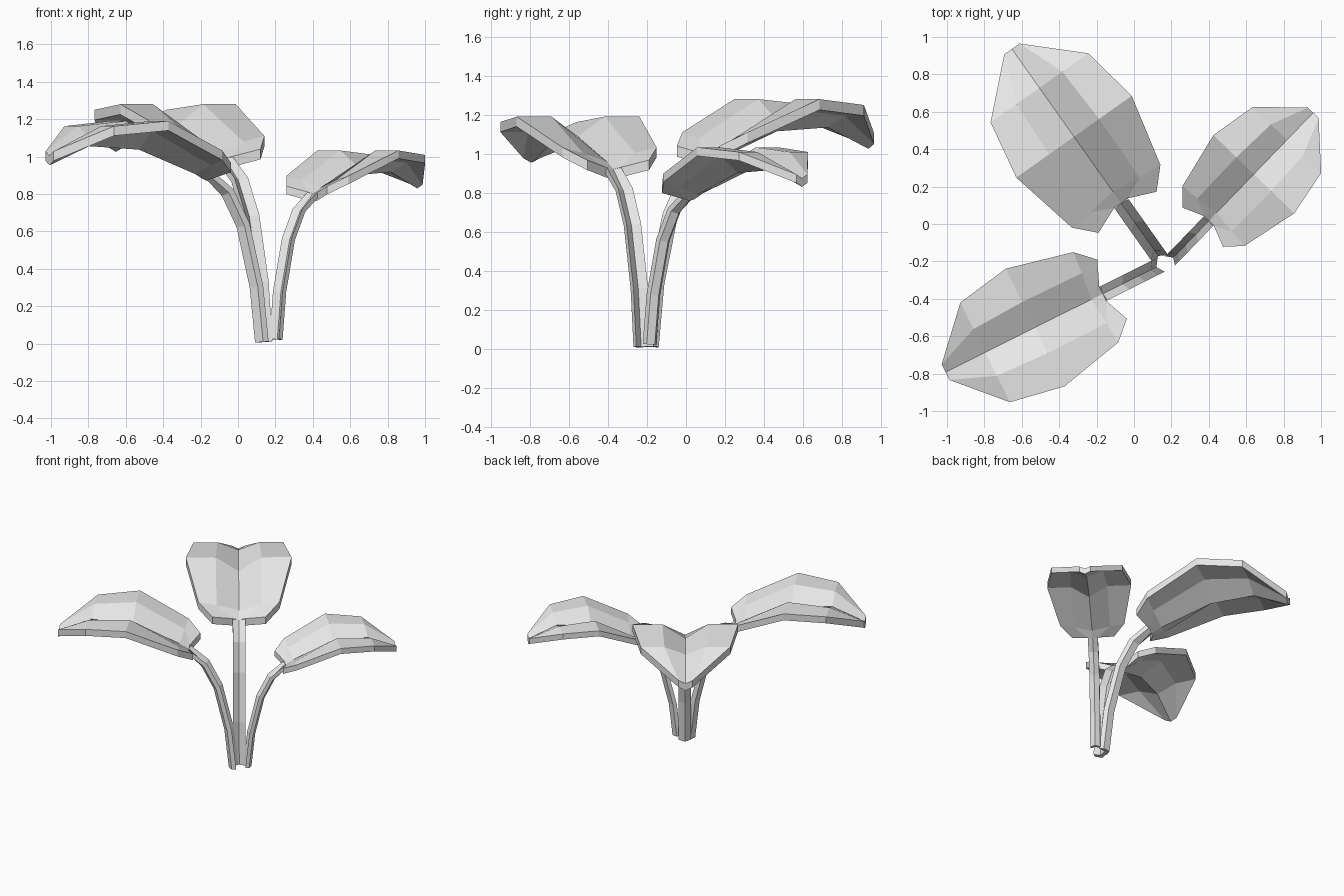
import bpy
import bmesh
import math

cube = bpy.data.objects.get("Cube")
if cube:
    bpy.data.objects.remove(cube, do_unlink=True)

GREY = (0.8, 0.8, 0.8, 1)
mat = bpy.data.materials.new("pale grey")
mat.use_nodes = True
mat.diffuse_color = GREY
mat.node_tree.nodes["Principled BSDF"].inputs["Base Color"].default_value = GREY


def half_shell(name, tops, bottoms, faces, place):
    """Thick half shell on the +y side, mirrored across the midrib."""
    bm = bmesh.new()
    up = [bm.verts.new(p) for p in tops]
    low = [bm.verts.new(p) for p in bottoms]
    for f in faces:
        bm.faces.new([up[i] for i in f])
        bm.faces.new([low[i] for i in reversed(f)])
    # Close the rim, leaving the midrib open for the mirror
    directed = [(f[i], f[(i + 1) % len(f)]) for f in faces for i in range(len(f))]
    for a, b in directed:
        on_midrib = tops[a][1] == 0 and tops[b][1] == 0
        if (b, a) not in directed and not on_midrib:
            bm.faces.new((up[b], up[a], low[a], low[b]))
    bmesh.ops.recalc_face_normals(bm, faces=bm.faces)
    if sum(f.normal.z * f.calc_area() for f in bm.faces
           if all(v in up for v in f.verts)) < 0:
        bmesh.ops.reverse_faces(bm, faces=bm.faces)
    mesh = bpy.data.meshes.new(name)
    bm.to_mesh(mesh)
    bm.free()
    mesh.materials.append(mat)
    obj = bpy.data.objects.new(name, mesh)
    bpy.context.collection.objects.link(obj)
    x, y, z, angle, size = place
    obj.location = (x, y, z)
    obj.rotation_euler.z = math.radians(angle)
    obj.scale = (size, size, size)
    mirror = obj.modifiers.new("Mirror", 'MIRROR')
    mirror.use_axis = (False, True, False)
    mirror.merge_threshold = 0.0005


# Blade: distance outward, half width, height
blade = [
    (0.345, 0, 0.99), (0.345, 0.045, 1.0), (0.285, 0.19, 1.04),    # base
    (0.42, 0, 1.03), (0.40, 0.16, 1.08), (0.39, 0.29, 1.11),       # lower row
    (0.78, 0, 1.17), (0.78, 0.164, 1.28), (0.78, 0.378, 1.28),     # widest row
    (1.10, 0, 1.19), (1.10, 0.15, 1.25), (1.10, 0.32, 1.25),       # upper row
    (1.355, 0, 1.08), (1.355, 0.05, 1.105),                        # tip
]
blade_low = [(x, y, z - 0.055) for x, y, z in blade]
blade_faces = [(r + c, r + c + 3, r + c + 4, r + c + 1)
               for r in (0, 3, 6) for c in (0, 1)]
blade_faces += [(9, 12, 13, 10), (10, 13, 11)]

# Stem: V-shaped channel following an arc, open side facing inward
path = [(0, 0.01), (0.035, 0.33), (0.12, 0.68), (0.22, 0.87), (0.345, 0.99)]
stem, stem_low = [], []
for i, (r, z) in enumerate(path):
    r0, z0 = path[max(i - 1, 0)]
    r1, z1 = path[min(i + 1, len(path) - 1)]
    length = math.hypot(r1 - r0, z1 - z0)
    nx, nz = -(z1 - z0) / length, (r1 - r0) / length
    fold = 0.03 if i < len(path) - 1 else 0.012
    for side, lift in ((0, 0), (0.045, fold)):
        stem.append((r + nx * lift, side, z + nz * lift))
        stem_low.append((r + nx * (lift - 0.035), side, z + nz * (lift - 0.035)))
stem_faces = [(k, k + 2, k + 3, k + 1) for k in range(0, 2 * len(path) - 2, 2)]

# Three copies: base position, heading in degrees, size
places = {
    "back": (0.13, -0.17, 0.0, 125.3, 1.0),
    "right": (0.21, -0.18, 0.015, 46, 0.795),
    "front": (0.12, -0.23, 0.0, 206.5, 0.93),
}
for label, place in places.items():
    half_shell(label + "_leaf_blade", blade, blade_low, blade_faces, place)
    half_shell(label + "_leaf_stem", stem, stem_low, stem_faces, place)
